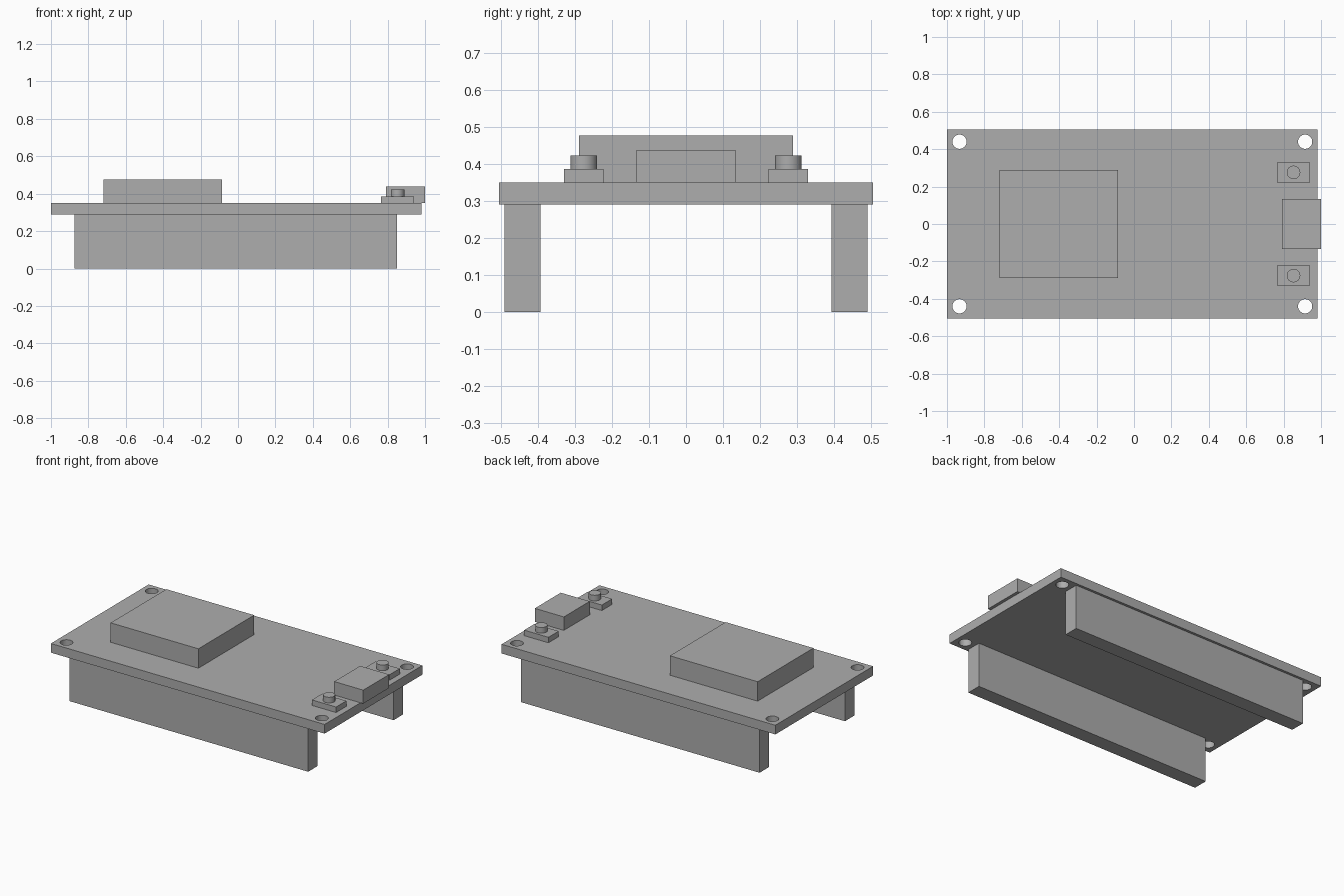
import bpy

if "Cube" in bpy.data.objects:
    bpy.data.objects.remove(bpy.data.objects["Cube"])

grey = bpy.data.materials.new("plain_grey")
grey.diffuse_color = (0.42, 0.42, 0.42, 1)
grey.use_nodes = True
grey.node_tree.nodes["Principled BSDF"].inputs["Base Color"].default_value = grey.diffuse_color


def box(name, x, y, z):
    """Box from (min, max) ranges on each axis."""
    c = [(r[0] + r[1]) / 2 for r in (x, y, z)]
    bpy.ops.mesh.primitive_cube_add(size=1, location=c)
    ob = bpy.context.object
    ob.name = name
    ob.scale = [r[1] - r[0] for r in (x, y, z)]
    bpy.ops.object.transform_apply(location=False, rotation=False, scale=True)
    ob.data.materials.append(grey)
    return ob


def rod(name, x, y, z, r):
    """Upright cylinder spanning the z range."""
    bpy.ops.mesh.primitive_cylinder_add(vertices=48, radius=r, depth=z[1] - z[0],
                                        location=(x, y, (z[0] + z[1]) / 2))
    ob = bpy.context.object
    ob.name = name
    ob.data.materials.append(grey)
    return ob


BOTTOM, TOP = 0.29, 0.35

# Circuit board with four mounting holes
board = box("board", (-1, 0.98), (-0.505, 0.505), (BOTTOM, TOP))
for x in (-0.933, 0.915):
    for y in (-0.44, 0.44):
        cutter = rod("hole_cutter", x, y, (0.2, 0.45), 0.038)
        cutter.hide_render = True
        cutter.hide_viewport = True
        cut = board.modifiers.new("mounting_hole", 'BOOLEAN')
        cut.operation = 'DIFFERENCE'
        cut.solver = 'EXACT'
        cut.object = cutter

# Main module and the connector that overhangs the board edge
box("main_module", (-0.72, -0.085), (-0.288, 0.288), (TOP, 0.477))
box("port", (0.79, 1.0), (-0.134, 0.134), (TOP, 0.438))

# Pin headers below and push buttons above, one per side
for side, label in ((-1, "front"), (1, "back")):
    box(label + "_pin_header", (-0.875, 0.85),
        sorted((side * 0.393, side * 0.489)), (0, BOTTOM))
    box(label + "_button_base", (0.765, 0.94),
        sorted((side * 0.223, side * 0.329)), (TOP, 0.386))
    cap = rod(label + "_button_cap", 0.853, side * 0.276, (0.386, 0.423), 0.036)
    bpy.ops.object.shade_smooth_by_angle()
